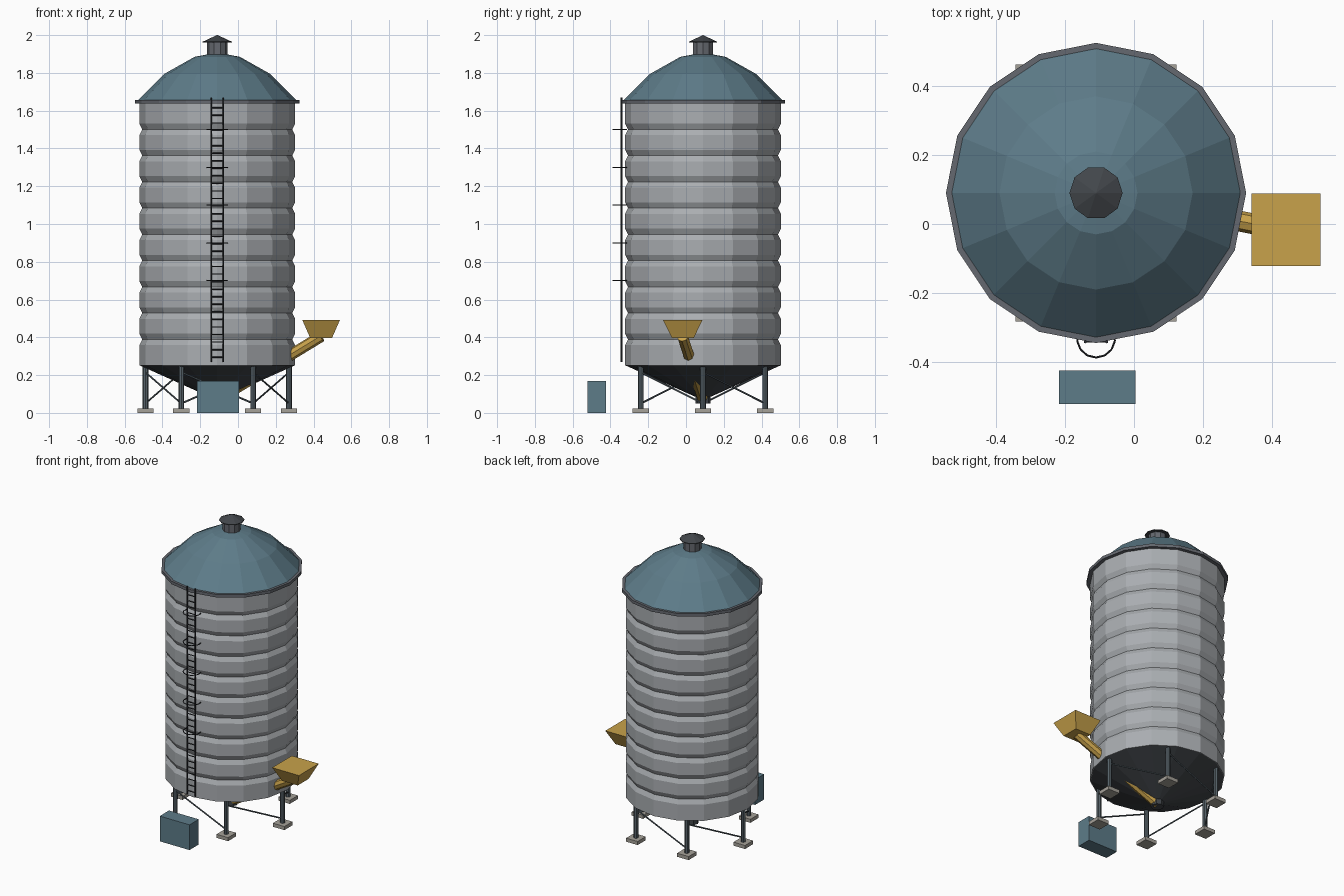
import bpy, bmesh
from math import sin, cos, pi, radians
from mathutils import Vector

if "Cube" in bpy.data.objects:
    bpy.data.objects.remove(bpy.data.objects["Cube"])

CX, CY = -0.11, 0.09  # silo axis


def material(name, rgb):
    m = bpy.data.materials.new(name)
    m.diffuse_color = (*rgb, 1)
    m.use_nodes = True
    m.node_tree.nodes["Principled BSDF"].inputs["Base Color"].default_value = m.diffuse_color
    return m


STEEL = material("galvanised", (0.40, 0.42, 0.44))
TEAL = material("teal", (0.11, 0.20, 0.25))
DARK = material("dark_steel", (0.055, 0.062, 0.07))
TRIM = material("trim_grey", (0.13, 0.14, 0.16))
LEG = material("leg_steel", (0.10, 0.13, 0.15))
YELLOW = material("yellow", (0.58, 0.36, 0.07))
BLACK = material("ladder_black", (0.025, 0.028, 0.033))
CONCRETE = material("concrete", (0.38, 0.36, 0.32))


def finish(name, bm, mat):
    bmesh.ops.recalc_face_normals(bm, faces=bm.faces)
    me = bpy.data.meshes.new(name)
    bm.to_mesh(me)
    bm.free()
    me.materials.append(mat)
    ob = bpy.data.objects.new(name, me)
    bpy.context.collection.objects.link(ob)
    return ob


def lathe(name, profile, n, mat, caps=True):
    """Spin (radius, z) points around the silo axis."""
    bm = bmesh.new()
    rings = [[bm.verts.new((CX + r * cos(2 * pi * i / n), CY + r * sin(2 * pi * i / n), z))
              for i in range(n)] for r, z in profile]
    for a, b in zip(rings, rings[1:]):
        for i in range(n):
            j = (i + 1) % n
            bm.faces.new((a[i], a[j], b[j], b[i]))
    if caps:
        bm.faces.new(rings[0])
        bm.faces.new(rings[-1])
    return finish(name, bm, mat)


def add_tube(bm, a, b, r, n=6):
    a, b = Vector(a), Vector(b)
    d = b - a
    mat = d.to_track_quat('Z', 'Y').to_matrix().to_4x4()
    mat.translation = (a + b) / 2
    bmesh.ops.create_cone(bm, cap_ends=True, segments=n, radius1=r, radius2=r,
                          depth=d.length, matrix=mat)


def tubes(name, segments, r, mat, n=6):
    bm = bmesh.new()
    for a, b in segments:
        add_tube(bm, a, b, r, n)
    return finish(name, bm, mat)


def frustum(name, centre, bottom, top, z0, z1, mat):
    """Four-sided block with (half x, half y) at bottom and top."""
    bm = bmesh.new()
    loops = [[bm.verts.new((centre[0] + sx * h[0], centre[1] + sy * h[1], z))
              for sx, sy in ((-1, -1), (1, -1), (1, 1), (-1, 1))]
             for h, z in ((bottom, z0), (top, z1))]
    lo, hi = loops
    for i in range(4):
        j = (i + 1) % 4
        bm.faces.new((lo[i], lo[j], hi[j], hi[i]))
    bm.faces.new(lo)
    bm.faces.new(hi)
    return finish(name, bm, mat)


# Corrugated wall: ten bands separated by pinched grooves
Z0, Z1, BANDS = 0.25, 1.64, 10
p = (Z1 - Z0) / BANDS
wall = [(0.412, Z0)]
for k in range(1, BANDS):
    z = Z0 + k * p
    wall += [(0.412, z - 0.03), (0.397, z), (0.412, z + 0.03)]
wall.append((0.412, Z1))
lathe("wall", wall, 16, STEEL)

# Roof, eave and vent
lathe("eave_ring", [(0.435, 1.637), (0.435, 1.657)], 16, TRIM)
lathe("roof", [(0.42, 1.655), (0.28, 1.795), (0.12, 1.885), (0.04, 1.90)], 16, TEAL)
lathe("vent_neck", [(0.055, 1.88), (0.055, 1.966)], 10, TRIM)
lathe("vent_cap", [(0.077, 1.96), (0.077, 1.965), (0.002, 2.0)], 10, DARK)

# Bottom cone and outlet
lathe("bottom_cone", [(0.412, 0.252), (0.04, 0.085)], 16, DARK)
lathe("outlet", [(0.04, 0.05), (0.04, 0.10)], 8, DARK)

# Six legs with footings and one diagonal brace per bay
spots = [(CX + 0.38 * cos(radians(60 * i)), CY + 0.38 * sin(radians(60 * i))) for i in range(6)]
for i, (x, y) in enumerate(spots):
    tubes(f"leg_{i + 1}", [((x, y, 0.01), (x, y, 0.255))], 0.015, LEG, 8)
    frustum(f"footing_{i + 1}", (x, y), (0.043, 0.043), (0.043, 0.043), 0, 0.024, CONCRETE)
    nx, ny = spots[(i + 1) % 6]
    tubes(f"brace_{i + 1}", [((x, y, 0.215), (nx, ny, 0.05))], 0.005, LEG)

# Ladder with safety hoops
LY = -0.341
tubes("ladder_rails", [((CX + s * 0.031, LY, 0.27), (CX + s * 0.031, LY, 1.67)) for s in (-1, 1)],
      0.005, BLACK)
tubes("ladder_rungs", [((CX - 0.031, LY, 0.295 + 0.04 * i), (CX + 0.031, LY, 0.295 + 0.04 * i))
                       for i in range(34)], 0.0035, BLACK)
hoops = []
for z in (0.7, 0.9, 1.1, 1.3, 1.5):
    pts = [(CX + 0.055 * cos(t), -0.332 + 0.055 * sin(t), z)
           for t in (radians(160 + 220 * i / 8) for i in range(9))]
    hoops += list(zip(pts, pts[1:]))
tubes("ladder_hoops", hoops, 0.003, BLACK, 5)

# Auger tube and intake hopper
tubes("auger_tube", [((CX, CY, 0.07), (0.44, -0.018, 0.405))], 0.03, YELLOW, 8)
frustum("intake_hopper", (0.44, -0.017), (0.058, 0.058), (0.1, 0.105), 0.397, 0.493, YELLOW)

# Control box
frustum("control_box", (-0.107, -0.473), (0.111, 0.049), (0.111, 0.049), 0, 0.17, TEAL)
